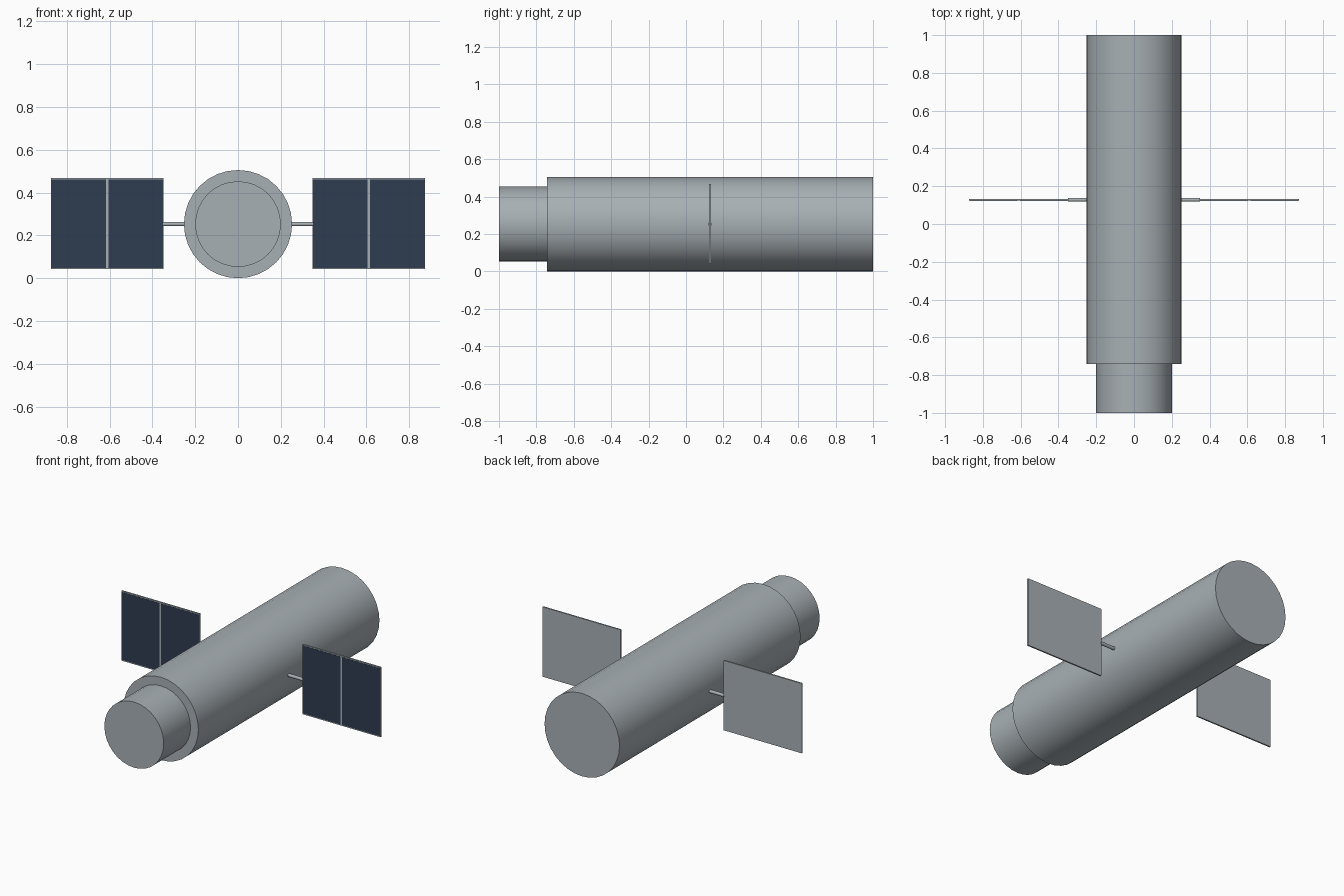
import bpy
from math import radians

cube = bpy.data.objects.get("Cube")
if cube:
    bpy.data.objects.remove(cube, do_unlink=True)


def material(name, rgb):
    mat = bpy.data.materials.new(name)
    mat.use_nodes = True
    mat.diffuse_color = (*rgb, 1)
    mat.node_tree.nodes["Principled BSDF"].inputs["Base Color"].default_value = (*rgb, 1)
    return mat


grey = material("light_grey_metal", (0.39, 0.435, 0.46))
navy = material("navy_solar_cell", (0.028, 0.045, 0.082))

AXIS_Z = 0.2525   # height of the tube axis
PANEL_Y = 0.128   # station of the solar wings


def finish(obj, name, mat):
    obj.name = name
    obj.data.materials.append(mat)
    return obj


def tube(name, radius, start, end, sides):
    """Smooth closed cylinder between two points on one axis."""
    span = [b - a for a, b in zip(start, end)]
    along_x = abs(span[0]) > abs(span[1])
    rotation = (0, radians(90), 0) if along_x else (radians(90), 0, 0)
    bpy.ops.mesh.primitive_cylinder_add(
        vertices=sides, radius=radius, depth=max(map(abs, span)),
        location=[(a + b) / 2 for a, b in zip(start, end)], rotation=rotation)
    bpy.ops.object.shade_smooth_by_angle(angle=radians(30))
    return finish(bpy.context.object, name, grey)


def plate(name, low, high, mat):
    """Box spanning two opposite corners."""
    bpy.ops.mesh.primitive_cube_add(
        size=1, location=[(a + b) / 2 for a, b in zip(low, high)])
    obj = bpy.context.object
    obj.scale = [abs(b - a) for a, b in zip(low, high)]
    bpy.ops.object.transform_apply(location=False, rotation=False, scale=True)
    return finish(obj, name, mat)


# Telescope tube and narrower front section
tube("main_tube", AXIS_Z, (0, -0.742, AXIS_Z), (0, 1, AXIS_Z), 32)
tube("front_tube", 0.2, (0, -1, AXIS_Z), (0, -0.74, AXIS_Z), 32)

# Solar wings: strut, backing panel and two cell plates per side
for side, s in (("left", 1), ("right", -1)):
    tube(side + "_strut", 0.01, (s * 0.2, PANEL_Y, AXIS_Z),
         (s * 0.35, PANEL_Y, AXIS_Z), 16)
    front = PANEL_Y - 0.004
    plate(side + "_panel", (s * 0.347, front, 0.042),
          (s * 0.873, PANEL_Y + 0.005, 0.467), grey)
    for part, inner, outer in (("inner", 0.35, 0.604), ("outer", 0.616, 0.87)):
        plate(f"{side}_{part}_cells", (s * inner, front - 0.001, 0.048),
              (s * outer, front + 0.001, 0.461), navy)
